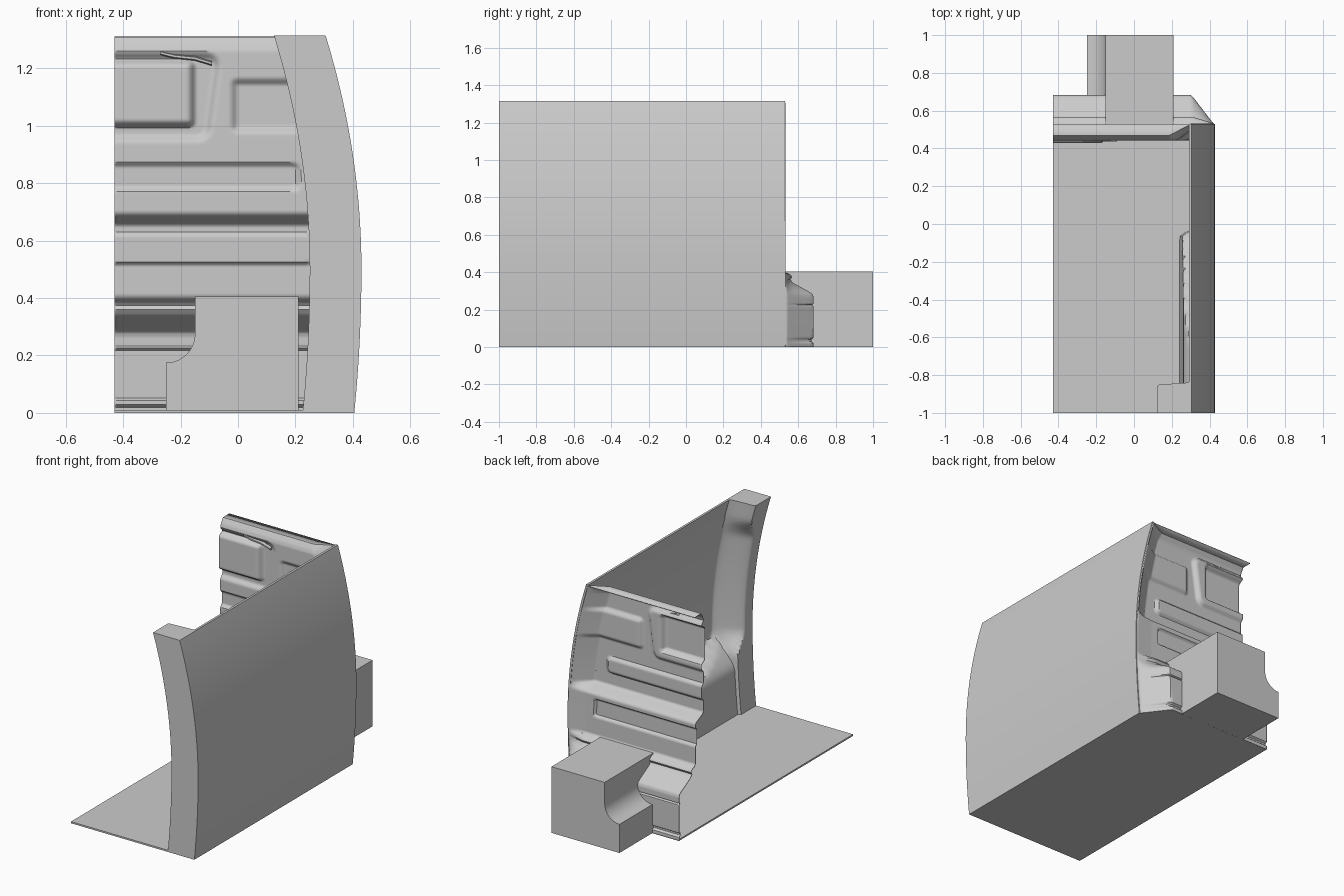
import bpy, bmesh, math

if "Cube" in bpy.data.objects:
    bpy.data.objects.remove(bpy.data.objects["Cube"])

TOP = 1.315


def sstep(a, b, v):
    t = min(1, max(0, (v - a) / (b - a)))
    return t * t * (3 - 2 * t)


def span(a, b, n):
    return [a + (b - a) * i / n for i in range(n + 1)]


def outer(z):
    # curved side profile of the body
    return 0.43 - (0.188 if z > 0.5 else 0.1) * (z - 0.5) ** 2


def pad(x, z, x0, x1, z0, z1, r=0.03, soft=0.03):
    # soft-edged rounded rectangle mask, 1 inside and 0 outside
    dx = abs(x - (x0 + x1) / 2) - (x1 - x0) / 2 + r
    dz = abs(z - (z0 + z1) / 2) - (z1 - z0) / 2 + r
    d = math.hypot(max(dx, 0), max(dz, 0)) + min(max(dx, dz), 0) - r
    return 1 - sstep(-soft, 0, d)


def finish(bm, name, angle=25):
    bmesh.ops.recalc_face_normals(bm, faces=bm.faces)
    me = bpy.data.meshes.new(name)
    bm.to_mesh(me)
    bm.free()
    ob = bpy.data.objects.new(name, me)
    bpy.context.collection.objects.link(ob)
    bpy.ops.object.select_all(action='DESELECT')
    ob.select_set(True)
    bpy.context.view_layer.objects.active = ob
    bpy.ops.object.shade_smooth_by_angle(angle=math.radians(angle))
    return ob


def loft(rows, name, closed=False, angle=25):
    # quads between rows of points; closed rows become capped rings
    bm = bmesh.new()
    vs = [[bm.verts.new(p) for p in r] for r in rows]
    n = len(rows[0])
    for a, b in zip(vs, vs[1:]):
        for i in range(n if closed else n - 1):
            j = (i + 1) % n
            bm.faces.new((a[i], a[j], b[j], b[i]))
    if closed:
        bm.faces.new(vs[0])
        bm.faces.new(vs[-1])
    return finish(bm, name, angle)


# floor plate with its tapered rear corner
plan = [(-0.43, -1), (0.403, -1), (0.403, 0.53), (0.285, 0.68), (-0.43, 0.68)]
loft([[(x, y, z) for x, y in plan] for z in (0, 0.01)], "floor", True)


# side wall, thickening into the front pillar and the lower inner swelling
def wall_inner(y, z):
    chamfer = 0.012 + 0.08 * pad(y, z, -2, 2, 0.35, 1.22, 0.05, 0.15)
    pillar = 1 - sstep(-0.84 - chamfer, -0.838, y)
    edge = 0.02 - 0.85 * sstep(0.14, 0.48, z)
    flare = (1 - sstep(edge - 0.09, edge, y)) * (1 - sstep(0.27, 0.5, z))
    return outer(z) - 0.014 - max(0.166 * pillar, 0.150 * flare)


ys = [-1] + span(-0.95, -0.82, 26) + span(-0.80, 0.04, 40) + span(0.1, 0.53, 4)
zs = span(0, TOP, 60)
loft([[(outer(z), y, z) for z in zs] +
      [(wall_inner(y, z), y, z) for z in reversed(zs)] for y in ys],
     "side_wall_and_pillar", True, 35)

# pressed bulkhead: stepped vertical profile (y, z)
profile = [(0.53, 1.308), (0.47, 1.308), (0.452, 1.28), (0.445, 1.26),
           (0.445, 0.70), (0.452, 0.69), (0.515, 0.66), (0.522, 0.65),
           (0.522, 0.41), (0.53, 0.398), (0.555, 0.388), (0.565, 0.375),
           (0.555, 0.36), (0.57, 0.342), (0.66, 0.292), (0.675, 0.28),
           (0.68, 0.265), (0.68, 0.232), (0.67, 0.226), (0.68, 0.218),
           (0.68, 0.05), (0.668, 0.042), (0.668, 0.03), (0.68, 0.02), (0.68, 0.0)]


def relief(x, z):
    if z < 0.42 or z > 1.275:
        return 0
    ex = -0.085 + 0.14 * (z - 1.0) * (z > 1.0)
    d = 0.020 * pad(x, z, -2, ex, 0.94, 1.26, 0.06)          # left pocket
    d -= 0.034 * pad(x, z, -2, -0.145, 0.99, 1.235, 0.03)    # raised pad in it
    d += 0.020 * pad(x, z, -0.03, 0.6, 0.97, 1.17, 0.03)     # right pocket
    d += 0.016 * pad(x, z, -2, 0.22, 0.77, 0.875, 0.03, 0.018)  # upper groove
    d += 0.014 * pad(x, z, -2, 0.26, 0.515, 0.63, 0.02, 0.012) * -1  # lower rib
    return d


pts = []
for (y0, z0), (y1, z1) in zip(profile, profile[1:]):
    n = max(1, math.ceil((z0 - z1) / 0.007))
    pts += [(y0 + (y1 - y0) * i / n, z0 + (z1 - z0) * i / n) for i in range(n)]
pts.append(profile[-1])

rows = []
for y, z in pts:
    end = outer(z) - 0.006
    row = []
    for x in span(-0.43, 0.16, 70) + [0.16 + (end - 0.16) * u for u in span(0, 1, 24)[1:]]:
        t = min(1, max(0, (x - end + 0.115) / 0.115))
        yy = y + relief(x, z)
        row.append((x, yy + (0.53 - yy) * t, z))
    rows.append(row)
panel = loft(rows, "bulkhead", False, 35)
sol = panel.modifiers.new("thickness", 'SOLIDIFY')
sol.thickness = 0.005
sol.offset = 0

# small handle lip above the left pocket
lip = [(-0.27, 1.262), (-0.22, 1.25), (-0.15, 1.243), (-0.09, 1.225)]
loft([[(x, 0.455, z), (x, 0.438, z - 0.004), (x, 0.438, z - 0.012), (x, 0.455, z - 0.016)]
      for x, z in lip], "handle_lip", True)

# rear box with a concave rounded notch on one side
arc = [(-0.25 + 0.10 * math.sin(a), 0.275 - 0.10 * math.cos(a))
       for a in span(0, math.pi / 2, 14)]
section = [(-0.25, 0), (0.21, 0), (0.21, 0.405), (-0.15, 0.405)] + arc[::-1]
loft([[(x, y, z) for x, z in section] for y in (0.514, 1.0)], "rear_box", True)
